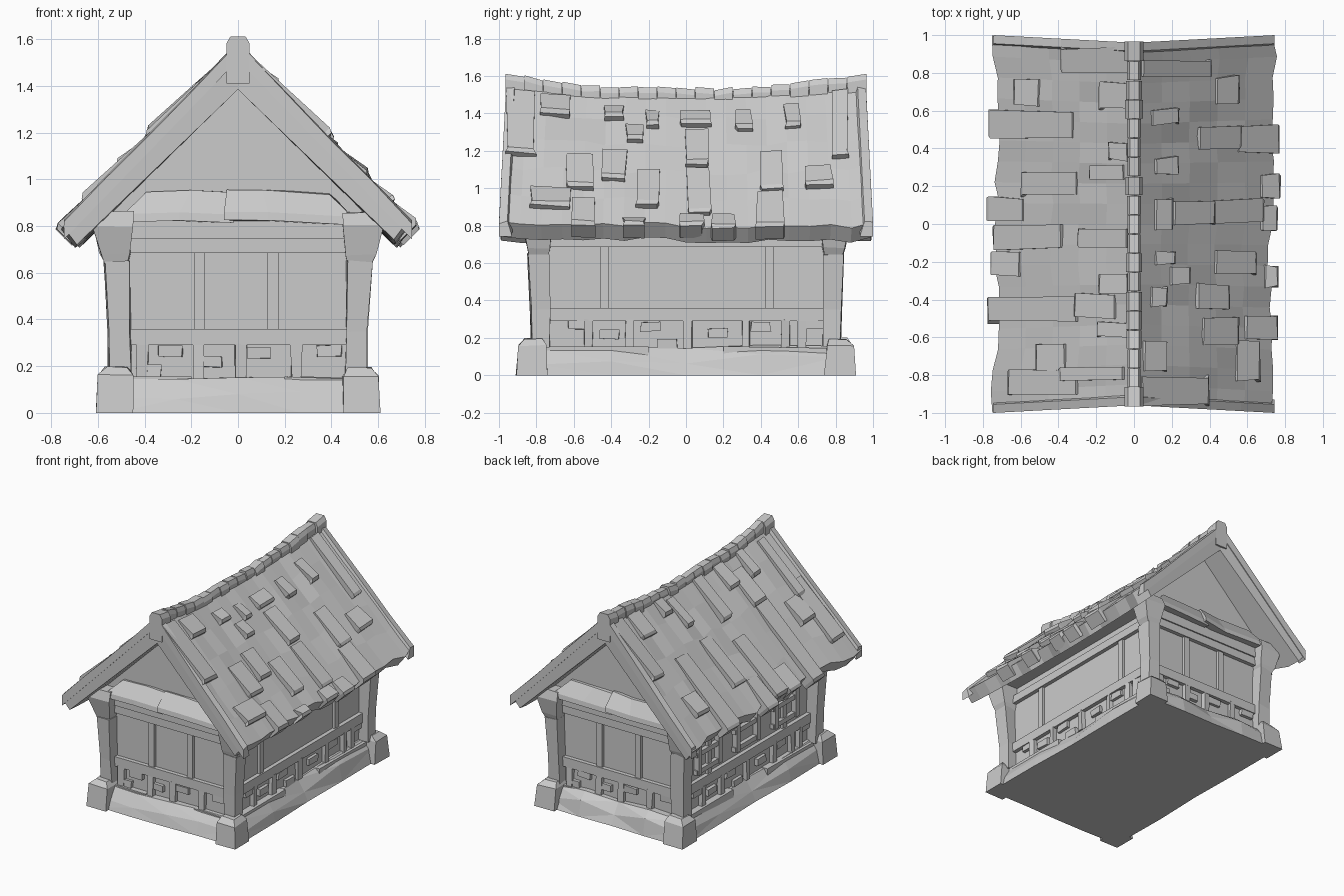
import bpy, bmesh, random
from mathutils import Vector

if "Cube" in bpy.data.objects:
    bpy.data.objects.remove(bpy.data.objects["Cube"])

random.seed(7)


def finish(bm, name):
    bmesh.ops.recalc_face_normals(bm, faces=bm.faces)
    me = bpy.data.meshes.new(name)
    bm.to_mesh(me)
    bm.free()
    ob = bpy.data.objects.new(name, me)
    bpy.context.collection.objects.link(ob)
    return ob


def loft(bm, rings):
    """Closed solid through rings that have equal point counts."""
    rs = [[bm.verts.new(p) for p in r] for r in rings]
    n = len(rs[0])
    for a, b in zip(rs, rs[1:]):
        for i in range(n):
            bm.faces.new((a[i], a[(i + 1) % n], b[(i + 1) % n], b[i]))
    bm.faces.new(rs[0])
    bm.faces.new(rs[-1])


def jit(s):
    return random.uniform(-s, s)


def rect(x0, x1, y0, y1, z):
    return [(x0, y0, z), (x1, y0, z), (x1, y1, z), (x0, y1, z)]


# walls: a = along the wall, d = distance outward
WALLS = {
    "front": lambda a, d, z: (a, -d, z),
    "back": lambda a, d, z: (-a, d, z),
    "right": lambda a, d, z: (d, a, z),
    "left": lambda a, d, z: (-d, -a, z),
}


def wall_box(bm, side, a0, a1, d0, d1, z0, z1, j=0.0):
    f = WALLS[side]
    loft(bm, [[f(a0 + jit(j), d0, z), f(a1 + jit(j), d0, z),
               f(a1 + jit(j), d1 + jit(j), z + jit(j)), f(a0 + jit(j), d1 + jit(j), z + jit(j))]
              for z in (z0, z1)])


# wall core and gable
bm = bmesh.new()
loft(bm, [rect(-.48, .48, -.76, .76, 0), rect(-.48, .48, -.76, .76, .84)])
finish(bm, "wall_core")
bm = bmesh.new()
loft(bm, [[(-.62, y, .81), (.62, y, .81), (0, y, 1.42)] for y in (-.77, .77)])
finish(bm, "gable_wall")

# stone plinth, faceted along each side
bm = bmesh.new()
for side in WALLS:
    f = WALLS[side]
    half, d = (.53, .85) if side in ("front", "back") else (.8, .55)
    rings = []
    for i in range(5):
        a = -half + i * half / 2
        o, h = jit(.018), jit(.012)
        rings.append([f(a, .2, 0), f(a, d + .03 + o / 2, 0), f(a, d + .008 + o, .09 + 3 * h),
                      f(a, d - .045 + o, .155 + h), f(a, .2, .155)])
    loft(bm, rings)
bmesh.ops.triangulate(bm, faces=[f for f in bm.faces if len(f.verts) == 4])
finish(bm, "stone_plinth")

# corner stones and flared corner posts
stones, posts = bmesh.new(), bmesh.new()
for sx in (-1, 1):
    for sy in (-1, 1):
        def ring(xi, xo, yi, yo, z, j=.006):
            return [(sx * (x + jit(j)), sy * (y + jit(j)), z + jit(j if z else 0))
                    for x, y in ((xi, yi), (xo, yi), (xo, yo), (xi, yo))]
        loft(stones, [ring(.45, .608, .74, .908, 0, .003), ring(.45, .598, .75, .893, .16),
                      ring(.47, .565, .77, .86, .197)])
        loft(posts, [ring(.46, .555, .73, .825, .15), ring(.46, .555, .73, .83, .35),
                     ring(.465, .575, .735, .845, .65)])
        loft(posts, [ring(.48, .56, .74, .83, .62), ring(.465, .59, .73, .85, .68),
                     ring(.45, .62, .72, .875, .8), ring(.45, .58, .72, .86, .86)])
finish(stones, "corner_stones")
finish(posts, "corner_posts")

# timber frame
bm = bmesh.new()
for side in WALLS:
    gable = side in ("front", "back")
    half, d = (.48, .76) if gable else (.76, .48)
    wall_box(bm, side, -half, half, d - .05, d + .03, .29, .36)
    wall_box(bm, side, -half, half, d - .05, d + .03, .685, .745)
    for a in ((-.165, .15) if gable else (-.435, .445)):
        wall_box(bm, side, a - .023, a + .023, d - .02, d + .02, .34, .70)
    for a in ((-.41, -.165, .01, .25) if gable else (-.52, -.3, .01, .32, .53, .62)):
        wall_box(bm, side, a - .022, a + .022, d - .02, d + .03, .14, .30, .006)
    if gable:
        wall_box(bm, side, -half, half, d - .05, d + .04, .745, .825)
finish(bm, "timber_frame")

# window lattices on the left side
bm = bmesh.new()
for c in (-.45, 0, .45):
    for o in (-.12, .12):
        wall_box(bm, "left", c + o - .02, c + o + .02, .46, .518, .4, .69)
    for z in (.42, .55, .67):
        wall_box(bm, "left", c - .15, c + .15, .46, .51, z - .017, z + .017)
finish(bm, "window_lattices")

# loose bricks in the lower band
bm = bmesh.new()
for side in WALLS:
    gable = side in ("front", "back")
    d = .76 if gable else .48
    spots = ((-.29, .265), (-.12, .22), (.09, .255), (.39, .265), (-.38, .18)) if gable else \
        ((-.58, .27), (-.41, .22), (-.19, .26), (.17, .225), (.4, .26), (.69, .27), (-.1, .17))
    for a, z in spots:
        wall_box(bm, side, a - .052, a + .052, d - .02, d + .024, z - .024, z + .024, .004)
finish(bm, "wall_bricks")

# slanted planks at the foot of each gable
bm = bmesh.new()
for side in ("front", "back"):
    f = WALLS[side]
    for xs in ((-.49, -.25, -.02), (-.06, .13, .49)):
        rings = []
        for a in xs:
            k = jit(.012)
            rings.append([f(a, .74, .82), f(a, .855 + k, .815 + k), f(a, .85 + k, .85 + k),
                          f(a * .8, .79, .945 + k), f(a * .8, .74, .945)])
        loft(bm, rings)
finish(bm, "gable_planks")


# sagging roof surface
def roof_z(x, y):
    ridge = 1.515 + .06 * y * y
    eave = .785 + .025 * y * y
    return ridge + (eave - ridge) * abs(x) / .74


bm = bmesh.new()
N, M = 18, 5
for sx in (-1, 1):
    rings = []
    for i in range(N + 1):
        t = -1 + 2 * i / N
        sag = 1 - t * t
        edge = jit(.018) - .022 * sag
        top = []
        for k in range(M + 1):
            s = k / M
            x = s * (.745 + edge)
            y = t * (.955 + .042 * s)
            rough = .014 if 0 < k < M and 0 < i < N else 0
            top.append((sx * x, y, roof_z(x, y) + jit(rough)))
        eave = .685 + edge
        rings.append(top + [(sx * eave, t * .99, 1.39 - .97 * eave - .025 * sag),
                            (0, t * .95, 1.385)])
    loft(bm, rings)
finish(bm, "roof_slopes")

# raised shingles: y range, then upper and lower edge
# right side edges are heights, left side edges are distances from the ridge
RIGHT = [(-.78, -.62, 1.52, 1.41), (-.96, -.81, 1.53, 1.19), (-.43, -.34, 1.48, 1.41),
         (-.32, -.23, 1.38, 1.29), (-.21, -.15, 1.46, 1.37), (-.03, .13, 1.46, 1.38),
         (.27, .35, 1.46, 1.35), (.53, .61, 1.48, 1.35), (.78, .87, 1.53, 1.18),
         (-.64, -.5, 1.21, 1.03), (-.45, -.32, 1.24, 1.08), (-.26, -.15, 1.14, .94),
         (.0, .12, 1.36, 1.16), (.01, .13, 1.15, .9), (.4, .52, 1.23, 1.02),
         (.64, .78, 1.14, 1.03), (-.83, -.62, 1.03, .92), (-.61, -.48, .98, .77),
         (-.33, -.22, .88, .77), (-.03, .09, .9, .75), (.14, .26, .9, .76),
         (.38, .52, 1.02, .75)]
LEFT = [(.46, .6, .32, .75), (.63, .77, .5, .62), (.61, .75, .03, .17), (.34, .43, .03, .12),
        (.15, .27, .3, .58), (.01, .14, .58, .76), (-.13, -.01, .38, .73), (-.52, -.39, .3, .76),
        (-.12, -.02, .03, .28), (-.27, -.15, .6, .74), (-.36, -.26, .03, .17),
        (-.5, -.37, .1, .3), (-.6, -.52, .03, .18), (-.77, -.64, .36, .5),
        (-.9, -.77, .3, .65), (-.83, -.76, .05, .38), (.8, .93, .03, .37), (.24, .31, .05, .22)]
bm = bmesh.new()


def shingle(sx, y0, y1, xt, xb):
    n = Vector((sx * .7, 0, .7))
    rings = []
    at_eave = xb > .72
    for x, h in ((xt, .014), (xb - .015, .04), (xb, .026)):
        a, b = y0 + jit(.01), y1 + jit(.01)
        pa, pb = Vector((sx * x, a, roof_z(x, a))), Vector((sx * x, b, roof_z(x, b)))
        # eave shingles reach down past the roof edge
        low = n * (.07 if at_eave and x > xt else .03)
        rings.append([pa - low, pb - low, pb + n * (h + jit(.006)), pa + n * (h + jit(.006))])
    loft(bm, rings)


for y0, y1, zt, zb in RIGHT:
    shingle(1, y0, y1, 1.57 - zt, min(1.57 - zb, random.uniform(.74, .76)))
for y0, y1, xt, xb in LEFT:
    shingle(-1, y0, y1, xt, min(xb, .76))
finish(bm, "roof_shingles")

# raised edge strips along the roof ends
bm = bmesh.new()
for sx in (-1, 1):
    for sy in (-1, 1):
        rings = []
        for i in range(5):
            x = .03 + .715 * i / 4
            y, z = .96 + .04 * x / .745, roof_z(x, .97)
            rings.append([(sx * x, sy * (y - w), z + h) for w, h in
                          ((0, -.06), (0, .012 + jit(.006)), (.045, .02 + jit(.006)), (.07, -.06))])
        loft(bm, rings)
finish(bm, "roof_edge_strips")

# ridge cap in short uneven chunks, with taller end blocks
bm = bmesh.new()
K = 19
for i in range(K):
    y0, y1 = -.965 + 1.93 * i / K, -.965 + 1.93 * (i + 1) / K
    end = i in (0, K - 1)
    w = .05 if end else random.uniform(.034, .048)
    rings = []
    for y in (y0, y1 - (0 if end else .004)):
        top = 1.53 + .088 * y * y + (0 if end else jit(.012))
        low = 1.41 if end else 1.40
        rings.append([(-w, y, low), (w, y, low), (w, y, top - .03),
                      (w * .65, y, top), (-w * .65, y, top), (-w, y, top - .03)])
    loft(bm, rings)
finish(bm, "ridge_cap")
